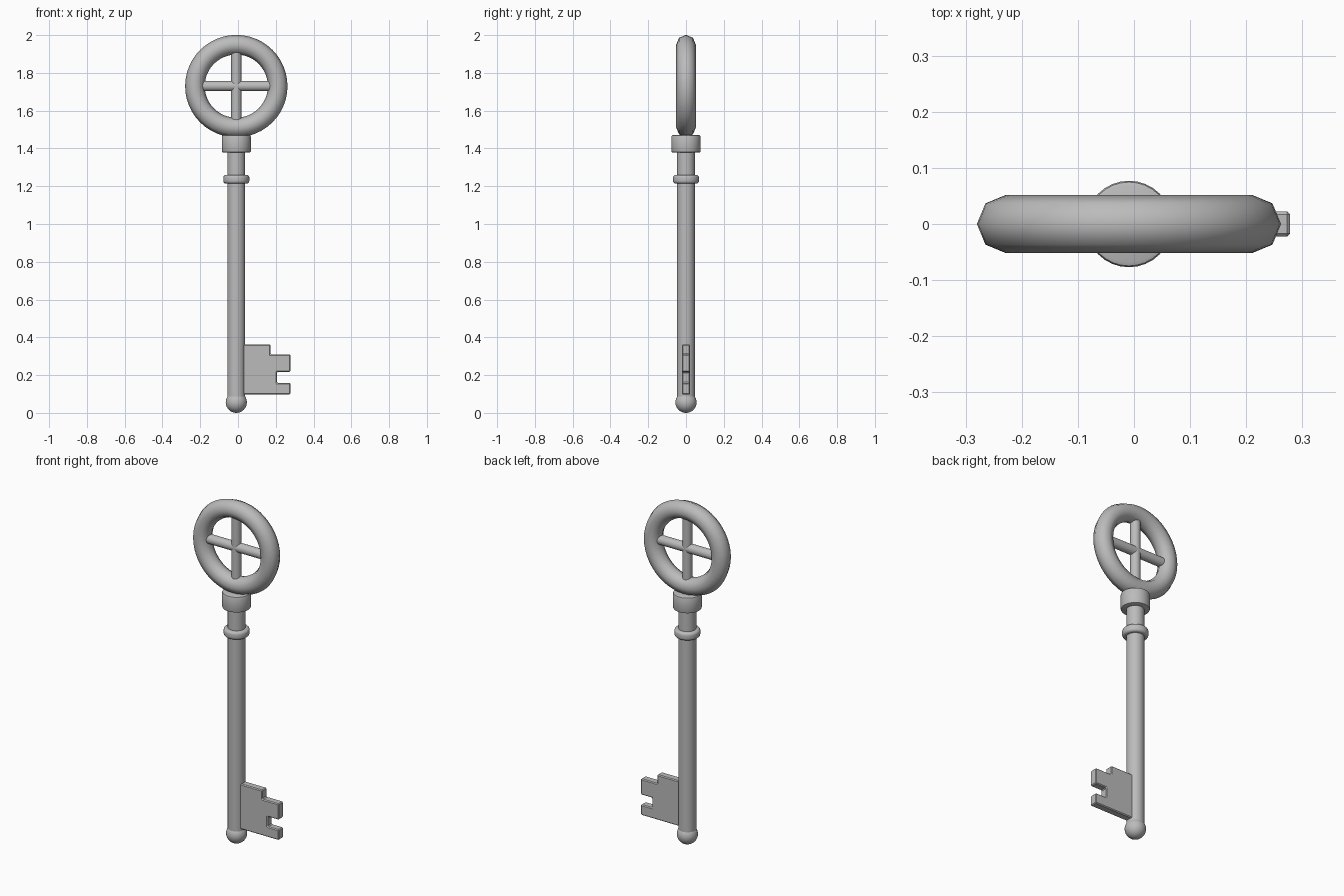
import bpy, bmesh, math

cube = bpy.data.objects.get("Cube")
if cube:
    bpy.data.objects.remove(cube, do_unlink=True)

AXIS = -0.009          # x of the shaft axis
RING_Z = 1.73          # height of the ring centre

metal = bpy.data.materials.new("grey_metal")
metal.use_nodes = True
metal.diffuse_color = (0.5, 0.5, 0.5, 1)
metal.node_tree.nodes["Principled BSDF"].inputs["Base Color"].default_value = (0.5, 0.5, 0.5, 1)


def finish(obj, name, bevel=0, segments=2, angle=40):
    obj.name = name
    obj.data.materials.append(metal)
    bpy.ops.object.select_all(action="DESELECT")
    obj.select_set(True)
    bpy.context.view_layer.objects.active = obj
    if bevel:
        mod = obj.modifiers.new("bevel", "BEVEL")
        mod.width, mod.segments = bevel, segments
        mod.limit_method = "ANGLE"
        mod.angle_limit = math.radians(40)
        bpy.ops.object.modifier_apply(modifier="bevel")
    bpy.ops.object.shade_smooth_by_angle(angle=math.radians(angle))
    return obj


def rod(name, radius, low, high, bevel=0, segments=2):
    bpy.ops.mesh.primitive_cylinder_add(vertices=32, radius=radius, depth=high - low,
                                        location=(AXIS, 0, (low + high) / 2))
    return finish(bpy.context.object, name, bevel, segments)


# Shaft, collars and rounded tip
rod("shaft", 0.047, 0.06, 1.42)
rod("ring_collar", 0.077, 1.378, 1.471, 0.008)
rod("lower_collar", 0.069, 1.214, 1.26, 0.014, 3)
bpy.ops.mesh.primitive_uv_sphere_add(segments=32, ring_count=16, radius=0.056,
                                     location=(AXIS, 0, 0.056))
finish(bpy.context.object, "tip_ball")

# Handle ring with crossed spokes
bpy.ops.mesh.primitive_torus_add(major_segments=48, minor_segments=8,
                                 major_radius=0.219, minor_radius=0.052,
                                 location=(AXIS, 0, RING_Z), rotation=(math.pi / 2, 0, 0))
finish(bpy.context.object, "handle_ring", angle=60)
rod("upright_spoke", 0.027, RING_Z - 0.2, RING_Z + 0.2)
cross = rod("cross_spoke", 0.027, RING_Z - 0.2, RING_Z + 0.2)
cross.rotation_euler.y = math.pi / 2

# Toothed bit: notched outline extruded through its thickness
outline = [(0, 0.098), (0.278, 0.098), (0.278, 0.159), (0.206, 0.159), (0.206, 0.217),
           (0.278, 0.217), (0.278, 0.31), (0.172, 0.31), (0.172, 0.362), (0, 0.362)]
bm = bmesh.new()
face = bm.faces.new([bm.verts.new((x, -0.022, z)) for x, z in outline])
back = bmesh.ops.extrude_face_region(bm, geom=[face])["geom"]
bmesh.ops.translate(bm, vec=(0, 0.044, 0),
                    verts=[v for v in back if isinstance(v, bmesh.types.BMVert)])
bmesh.ops.recalc_face_normals(bm, faces=bm.faces)
mesh = bpy.data.meshes.new("toothed_bit")
bm.to_mesh(mesh)
bm.free()
bit = bpy.data.objects.new("toothed_bit", mesh)
bpy.context.collection.objects.link(bit)
finish(bit, "toothed_bit", 0.005, 1, 30)
